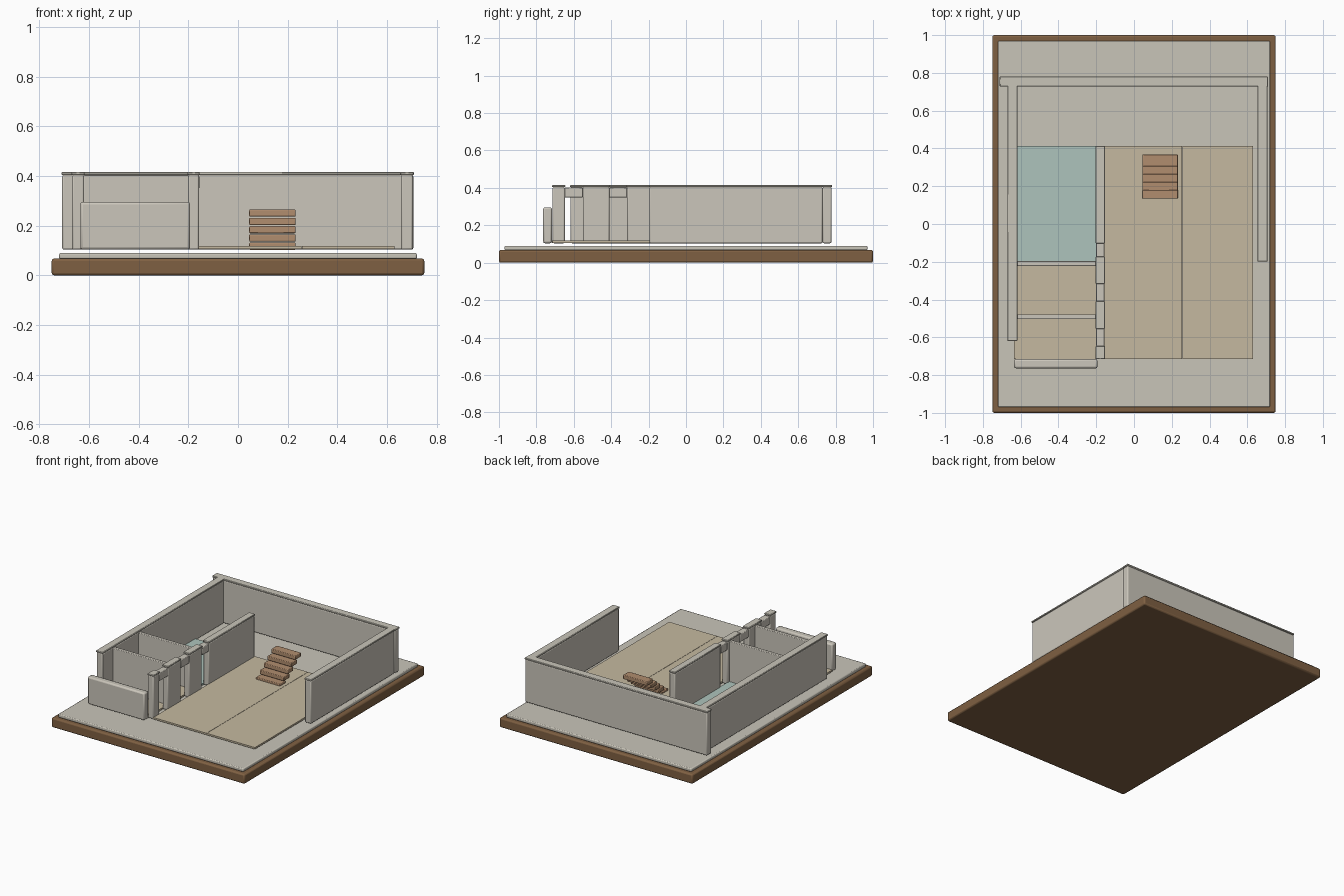
import bpy

if "Cube" in bpy.data.objects:
    bpy.data.objects.remove(bpy.data.objects["Cube"])


def material(name, srgb):
    m = bpy.data.materials.new(name)
    lin = [(c / 255 / 12.92) if c < 11 else ((c / 255 + 0.055) / 1.055) ** 2.4 for c in srgb]
    m.diffuse_color = (*lin, 1)
    m.use_nodes = True
    m.node_tree.nodes["Principled BSDF"].inputs["Base Color"].default_value = m.diffuse_color
    return m


PLASTER = material("warm grey plaster", (203, 198, 187))
STONE = material("pale stone", (201, 197, 185))
TIMBER = material("dark timber", (127, 96, 66))
SAND = material("sand floor", (197, 185, 160))
TEAL = material("pale teal floor", (174, 196, 188))
WOOD = material("step wood", (177, 141, 110))


def box(name, x, y, z, mat, bevel=0.0, segments=2):
    """Box spanning the given (min, max) ranges, with optional rounded edges."""
    bpy.ops.mesh.primitive_cube_add(
        size=1, location=[(a + b) / 2 for a, b in (x, y, z)])
    ob = bpy.context.object
    ob.name = name
    ob.scale = [b - a for a, b in (x, y, z)]
    bpy.ops.object.transform_apply(location=False, rotation=False, scale=True)
    ob.data.materials.append(mat)
    if bevel:
        mod = ob.modifiers.new("rounded_edges", 'BEVEL')
        mod.width = bevel
        mod.segments = segments
        bpy.ops.object.shade_smooth_by_angle()
    return ob


BOTTOM, TOP, CAP_TOP = 0.104, 0.405, 0.416


def wall(name, x, y, capped=True):
    """Full-height wall with a thin overhanging cap."""
    box(name, x, y, (BOTTOM, TOP), PLASTER, 0.007)
    if capped:
        o = 0.003
        box(name + "_cap", (x[0] - o, x[1] + o), (y[0] - o, y[1] + o),
            (TOP - 0.001, CAP_TOP), STONE, 0.003, 1)


# Base board and ground slab
box("base_board", (-0.75, 0.75), (-1, 1), (0, 0.068), TIMBER, 0.01)
box("ground_slab", (-0.72, 0.72), (-0.97, 0.97), (0.066, 0.09), STONE, 0.006)

# Outer walls
wall("back_wall", (-0.708, 0.706), (0.73, 0.778))
wall("left_wall", (-0.668, -0.62), (-0.617, 0.73))
wall("right_wall", (0.656, 0.704), (-0.196, 0.73))

# Low front wall
box("low_front_wall", (-0.635, -0.193), (-0.764, -0.716), (BOTTOM, 0.296), PLASTER, 0.01)

# Inner wall: piers joined by door headers
piers = [(-0.1, 0.41), (-0.315, -0.175), (-0.552, -0.41), (-0.713, -0.648)]
for i, span in enumerate(piers):
    wall(f"inner_pier_{i + 1}", (-0.2, -0.157), span)
for i in range(3):
    box(f"door_header_{i + 1}", (-0.2, -0.156), (piers[i + 1][1], piers[i][0]),
        (0.348, 0.403), PLASTER, 0.004)

# Room dividers
for i, span in enumerate([(-0.222, -0.197), (-0.504, -0.478)]):
    box(f"room_divider_{i + 1}", (-0.622, -0.198), span, (BOTTOM, 0.402), PLASTER, 0.004)

# Floor panels
FLOOR = (0.106, 0.118)
box("teal_room_floor", (-0.625, -0.195), (-0.2, 0.412), FLOOR, TEAL)
box("middle_room_floor", (-0.625, -0.195), (-0.48, -0.22), FLOOR, SAND)
box("front_room_floor", (-0.635, -0.195), (-0.716, -0.503), FLOOR, SAND)
box("hall_floor", (-0.16, 0.255), (-0.714, 0.412), FLOOR, SAND)
box("side_floor", (0.257, 0.631), (-0.714, 0.412), FLOOR, SAND)

# Stair treads rising to the back
for i in range(5):
    y = 0.134 + 0.0425 * i
    z = 0.132 + 0.0333 * i
    box(f"stair_tread_{i + 1}", (0.045, 0.232), (y, y + 0.064), (z - 0.029, z), WOOD, 0.004)
